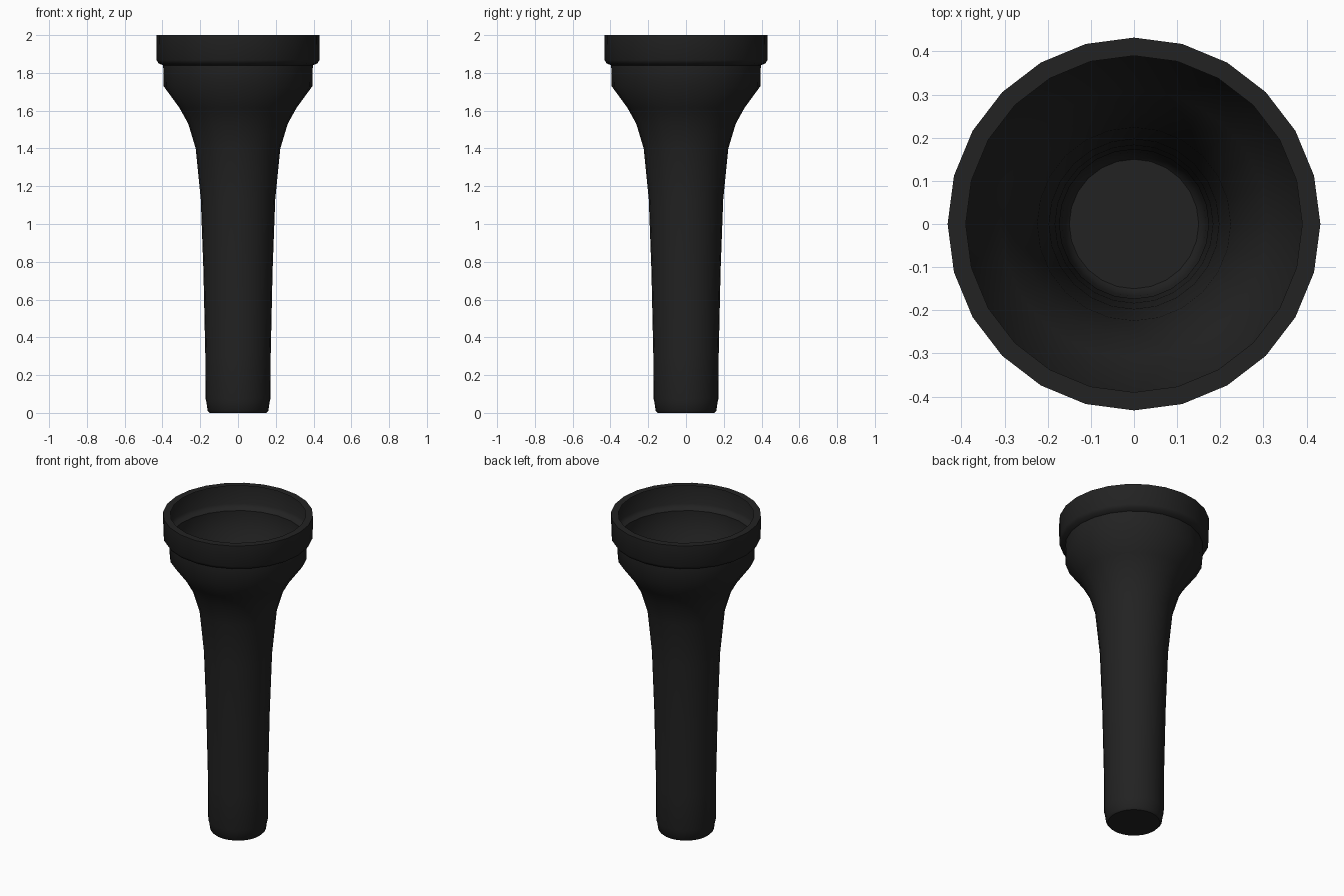
import bpy
import bmesh
import math

if "Cube" in bpy.data.objects:
    bpy.data.objects.remove(bpy.data.objects["Cube"])

SIDES = 24

# one flat colour
black = bpy.data.materials.new("soft_black")
black.diffuse_color = (0.016, 0.016, 0.016, 1)
black.use_nodes = True
black.node_tree.nodes["Principled BSDF"].inputs["Base Color"].default_value = black.diffuse_color


def lathe(name, profile, mat):
    """Spin (radius, z) points about z into a thin shell."""
    bm = bmesh.new()
    rings = []
    for r, z in profile:
        rings.append([bm.verts.new((r * math.cos(2 * math.pi * i / SIDES),
                                    r * math.sin(2 * math.pi * i / SIDES), z))
                      for i in range(SIDES)])
    bm.faces.new(rings[0][::-1])  # closed bottom
    for low, high in zip(rings, rings[1:]):
        for i in range(SIDES):
            j = (i + 1) % SIDES
            bm.faces.new((low[i], low[j], high[j], high[i]))
    mesh = bpy.data.meshes.new(name)
    bm.to_mesh(mesh)
    bm.free()
    mesh.materials.append(mat)
    obj = bpy.data.objects.new(name, mesh)
    bpy.context.collection.objects.link(obj)
    bpy.context.view_layer.objects.active = obj
    obj.select_set(True)
    bpy.ops.object.shade_smooth_by_angle(angle=math.radians(40))
    obj.select_set(False)
    return obj


# hollow funnel: rounded foot, tapered stem, flared cup, stepped collar, flat lip
lathe("funnel_body", [
    (0.15, 0.0), (0.161, 0.012), (0.167, 0.055), (0.172, 0.075), (0.173, 0.3),
    (0.183, 0.75), (0.197, 1.13), (0.224, 1.4), (0.263, 1.53), (0.31, 1.615),
    (0.394, 1.73), (0.396, 1.84), (0.42, 1.85), (0.431, 1.868),
    (0.432, 2.0), (0.39, 2.0),
], black)
